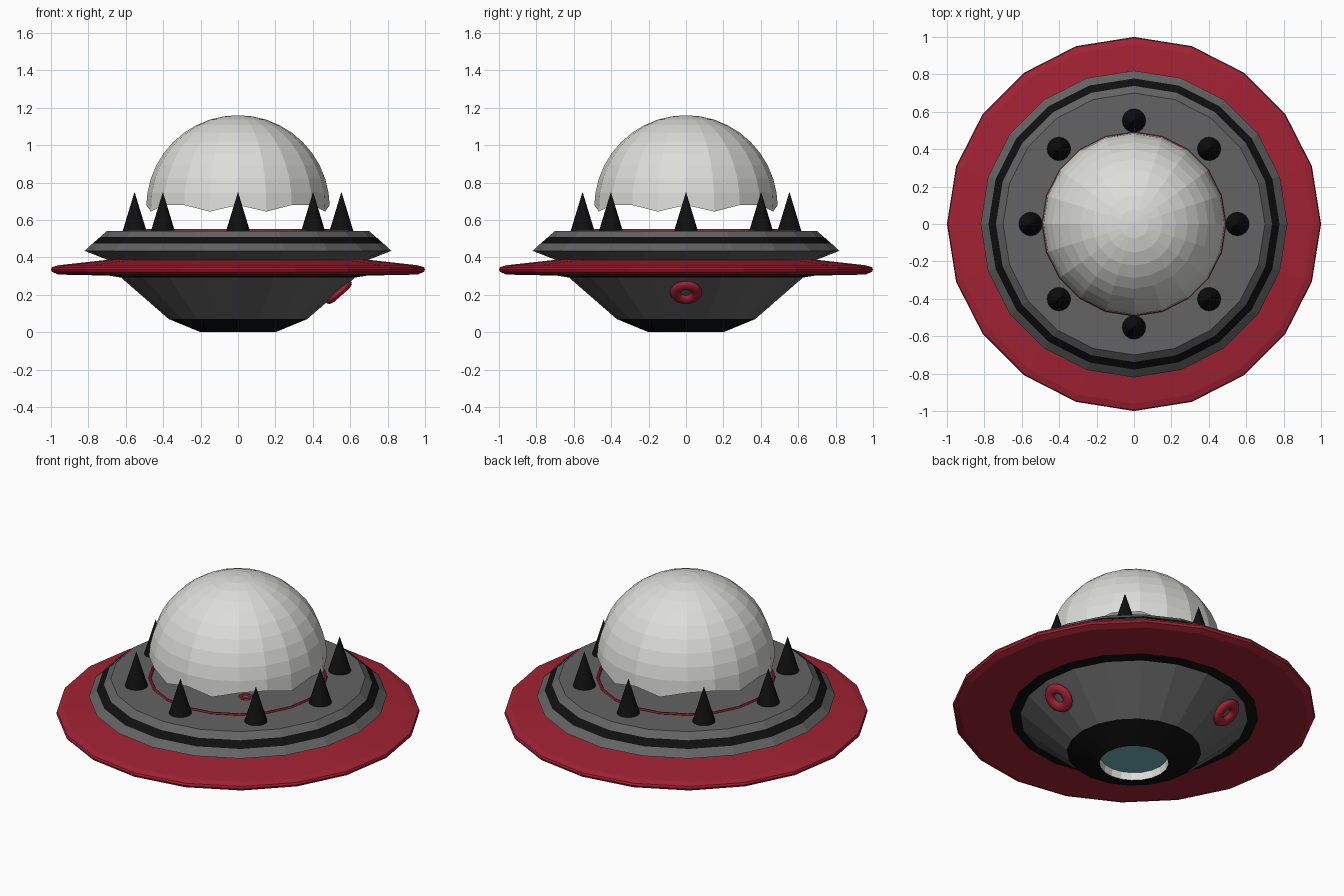
import bpy, bmesh, math
from mathutils import Vector

if "Cube" in bpy.data.objects:
    bpy.data.objects.remove(bpy.data.objects["Cube"])

SIDES = 20


def material(name, rgb):
    m = bpy.data.materials.new(name)
    m.diffuse_color = (*rgb, 1)
    m.use_nodes = True
    m.node_tree.nodes["Principled BSDF"].inputs["Base Color"].default_value = m.diffuse_color
    return m


GREY = material("hull grey", (0.125, 0.125, 0.125))
BLACK = material("black", (0.005, 0.005, 0.005))
RED = material("dark red", (0.36, 0.016, 0.034))
WHITE = material("dome white", (0.72, 0.72, 0.69))
TEAL = material("lens teal", (0.17, 0.45, 0.50))


def add_object(name, bm, mats):
    me = bpy.data.meshes.new(name)
    bm.to_mesh(me)
    bm.free()
    for m in mats:
        me.materials.append(m)
    ob = bpy.data.objects.new(name, me)
    bpy.context.collection.objects.link(ob)
    return ob


def lathe(name, profile, bands, mats, zshift=None):
    """Spin (radius, z) points, listed bottom to top on the outside; bands = material per segment."""
    bm = bmesh.new()
    rings = []
    for k, (r, z) in enumerate(profile):
        if r == 0:
            rings.append([bm.verts.new((0, 0, z))] * SIDES)
            continue
        ring = []
        for i in range(SIDES):
            a = 2 * math.pi * i / SIDES
            dz = zshift(k, i) if zshift else 0
            ring.append(bm.verts.new((r * math.cos(a), r * math.sin(a), z + dz)))
        rings.append(ring)
    for k, mat in enumerate(bands):
        lo, hi = rings[k], rings[k + 1]
        for i in range(SIDES):
            j = (i + 1) % SIDES
            corners = list(dict.fromkeys((lo[i], lo[j], hi[j], hi[i])))
            bm.faces.new(corners).material_index = mat
    return add_object(name, bm, mats)


def torus(name, major, minor, location, normal=(0, 0, 1), flat=1.0, nu=20, nv=8):
    bpy.ops.mesh.primitive_torus_add(major_radius=major, minor_radius=minor,
                                     major_segments=nu, minor_segments=nv, location=location)
    ob = bpy.context.object
    ob.name = name
    ob.scale.z = flat
    ob.rotation_euler = Vector(normal).to_track_quat('Z', 'Y').to_euler()
    ob.data.materials.append(RED)
    return ob


# lower hull: teal lens in a recess, black nose, grey bowl, black seam
lathe("lower_hull",
      [(0, 0.045), (0.185, 0.045), (0.19, 0.0), (0.20, 0.0), (0.37, 0.07), (0.625, 0.292), (0.685, 0.302)],
      [0, 1, 2, 2, 3, 2], [TEAL, WHITE, BLACK, GREY])

# wide red rim disc
lathe("rim_disc",
      [(0.66, 0.302), (0.96, 0.308), (0.995, 0.323), (1.0, 0.335), (0.995, 0.347), (0.96, 0.358), (0.69, 0.388)],
      [0] * 6, [RED])

# upper hull with black stripe and flat deck
lathe("upper_hull",
      [(0.68, 0.38), (0.82, 0.435), (0.778, 0.474), (0.738, 0.508), (0.70, 0.542), (0, 0.545)],
      [0, 0, 1, 0, 0], [GREY, BLACK])

# dome with a notched lower edge, hovering over the deck
R, CZ, ROWS = 0.49, 0.67, 10
dome_profile = [(R, 0.68)]
for n in range(1, ROWS + 1):
    t = math.pi / 2 * n / ROWS
    dome_profile.append((R * math.cos(t) if n < ROWS else 0, CZ + R * math.sin(t)))
lathe("dome", dome_profile, [0] * ROWS, [WHITE],
      lambda k, i: -0.035 if k == 0 and i % 5 in (1, 4) else 0)

# deck ring and small deck ring below the dome
torus("dome_seat_ring", 0.485, 0.008, (0, 0, 0.545), nv=6)
torus("deck_button", 0.03, 0.012, (0.18, -0.18, 0.545), flat=0.5, nu=12, nv=6)

# eight black spikes around the dome
for n in range(8):
    a = math.pi / 4 * n
    rad = 0.553 if n % 2 == 0 else 0.568
    bpy.ops.mesh.primitive_cone_add(vertices=16, radius1=0.064, radius2=0, depth=0.21,
                                    location=(rad * math.cos(a), rad * math.sin(a), 0.645))
    spike = bpy.context.object
    spike.name = f"spike_{n + 1}"
    spike.data.materials.append(BLACK)

# red porthole rings on the lower hull
for n, deg in enumerate((0, 120)):
    a = math.radians(deg)
    ob = torus(f"porthole_ring_{n + 1}", 0.057, 0.030,
               (0.54 * math.cos(a), 0.54 * math.sin(a), 0.213),
               (0.66 * math.cos(a), 0.66 * math.sin(a), -0.75), flat=0.7)
    for p in ob.data.polygons:
        p.use_smooth = True
